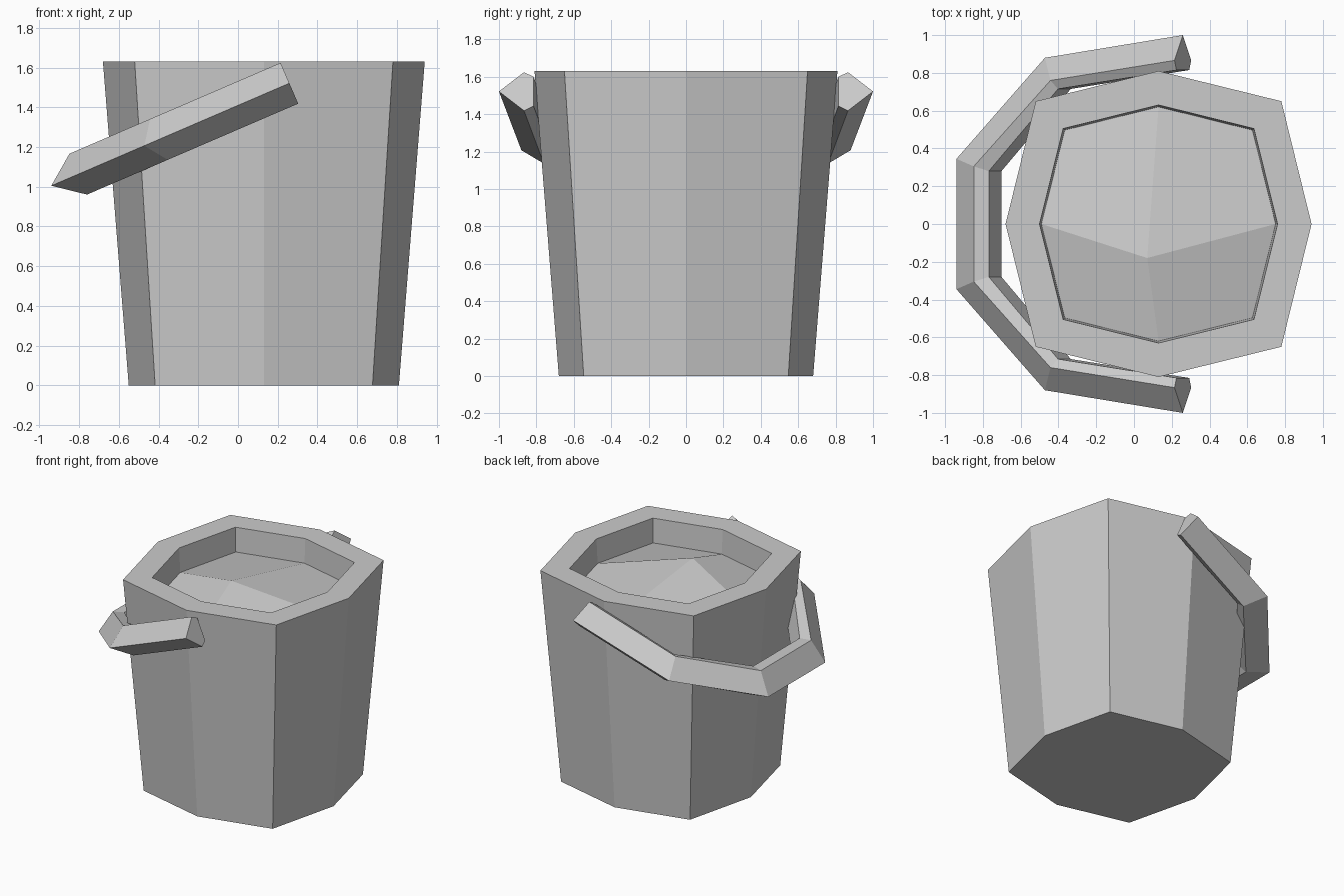
import bpy, bmesh
from math import cos, sin, radians

if "Cube" in bpy.data.objects:
    bpy.data.objects.remove(bpy.data.objects["Cube"])

CX = 0.13  # bucket axis in x


def finish(bm, name):
    bmesh.ops.recalc_face_normals(bm, faces=bm.faces[:])
    mesh = bpy.data.meshes.new(name)
    bm.to_mesh(mesh)
    bm.free()
    obj = bpy.data.objects.new(name, mesh)
    bpy.context.collection.objects.link(obj)
    return obj


def octagon(bm, axis, diag, z):
    """Ring with corners on the axes (radius) and diagonals (x/y offset)."""
    pts = [(axis, 0), (diag, diag), (0, axis), (-diag, diag),
           (-axis, 0), (-diag, -diag), (0, -axis), (diag, -diag)]
    return [bm.verts.new((CX + x, y, z)) for x, y in pts]


def bridge(bm, a, b):
    n = len(a)
    for i in range(n):
        j = (i + 1) % n
        bm.faces.new((a[i], a[j], b[j], b[i]))


# bucket: tapered outside, flat rim, shallow inner wall, off-centre mound
bm = bmesh.new()
rings = [octagon(bm, *r) for r in [(0.68, 0.547, 0), (0.81, 0.65, 1.63),
                                   (0.63, 0.505, 1.63), (0.62, 0.497, 1.445)]]
bm.faces.new(rings[0])
for a, b in zip(rings, rings[1:]):
    bridge(bm, a, b)
peak = bm.verts.new((0.07, -0.18, 1.60))
fill = rings[-1]
for i in range(0, 8, 2):
    bm.faces.new((fill[i], fill[i + 1], fill[(i + 2) % 8], peak))
finish(bm, "bucket")

# handle: five-sided bar bent along half an octagon in a tilted plane
TILT = radians(23.3)


def tilted(s, y, v):
    return (-0.94 + s * cos(TILT) - v * sin(TILT), y,
            1.005 + s * sin(TILT) + v * cos(TILT))


outer = [(1.305, 1.0), (0.51, 0.88), (0.0, 0.345)]
middle = [(1.305, 0.866), (0.59, 0.76), (0.148, 0.305)]
inner = [(1.305, 0.815), (0.622, 0.715), (0.223, 0.28)]
section = [(outer, 0.0), (middle, 0.112), (inner, 0.085),
           (inner, -0.085), (middle, -0.112)]
bm = bmesh.new()
stations = []
for side, order in ((1, (0, 1, 2)), (-1, (2, 1, 0))):
    for k in order:
        stations.append([bm.verts.new(tilted(path[k][0], side * path[k][1], v))
                         for path, v in section])
for a, b in zip(stations, stations[1:]):
    bridge(bm, a, b)
bm.faces.new(stations[0])
bm.faces.new(stations[-1])
finish(bm, "handle")
